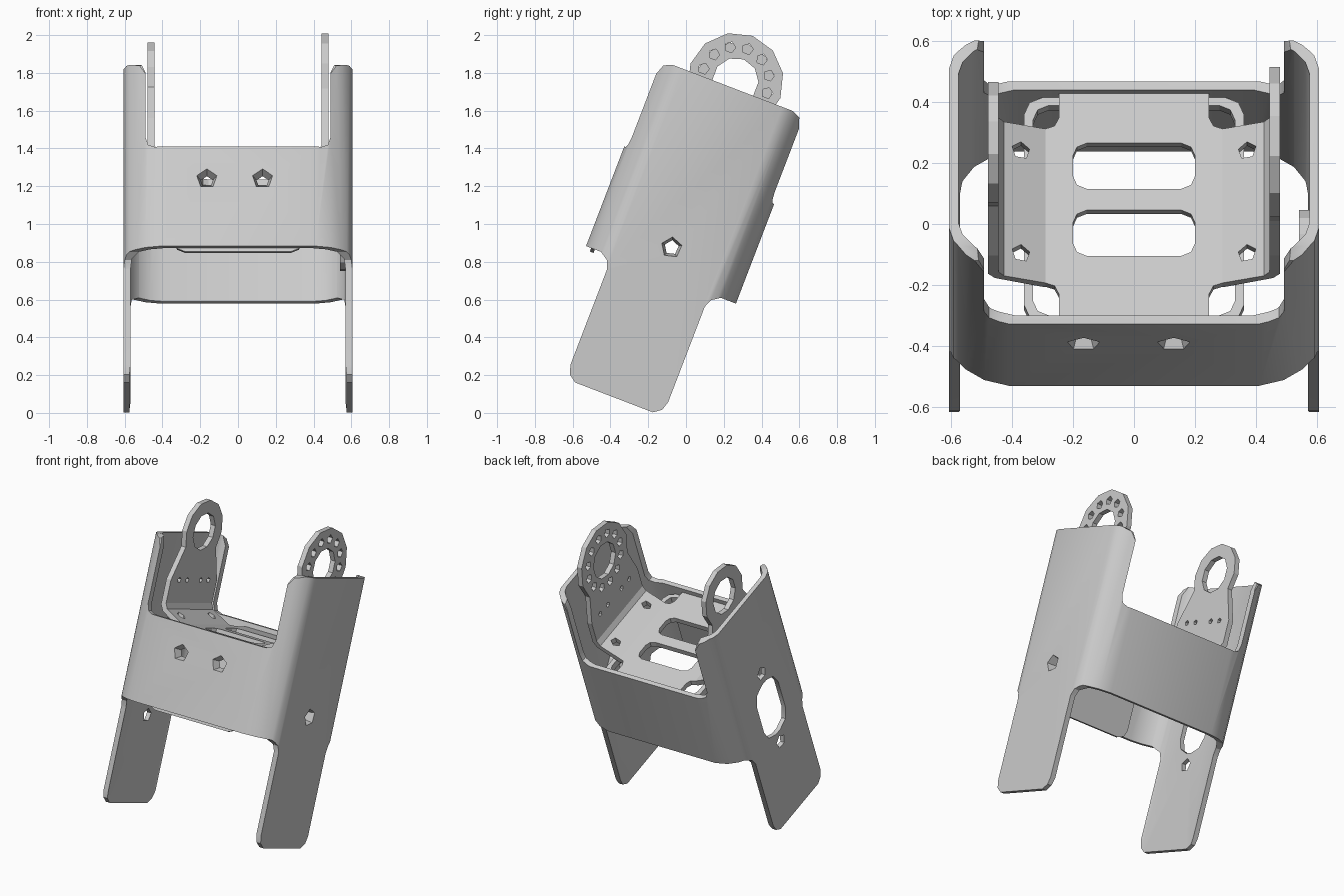
import bpy, bmesh, math
from mathutils import Matrix, Vector

if "Cube" in bpy.data.objects:
    bpy.data.objects.remove(bpy.data.objects["Cube"])

metal = bpy.data.materials.new("light grey metal")
metal.use_nodes = True
GREY = (0.6, 0.6, 0.6, 1)
metal.diffuse_color = GREY
metal.node_tree.nodes["Principled BSDF"].inputs["Base Color"].default_value = GREY

# The whole bracket leans back; parts are modelled upright and then placed
LEAN = Matrix.Translation((0, -0.36, 0.138)) @ Matrix.Rotation(math.radians(-21), 4, "X")


def place(axis, a, b, t):
    return Vector({"x": (t, a, b), "y": (a, t, b), "z": (a, b, t)}[axis])


def prism(name, outlines, axis, lo, hi, taper=1.0):
    """Extrude 2D outlines along an axis; taper scales the far end."""
    bm = bmesh.new()
    for pts in outlines:
        ca = sum(p[0] for p in pts) / len(pts)
        cb = sum(p[1] for p in pts) / len(pts)
        near = [bm.verts.new(place(axis, a, b, lo)) for a, b in pts]
        far = [bm.verts.new(place(axis, ca + (a - ca) * taper, cb + (b - cb) * taper, hi))
               for a, b in pts]
        bm.faces.new(near)
        bm.faces.new(far[::-1])
        n = len(pts)
        for i in range(n):
            j = (i + 1) % n
            bm.faces.new((near[j], near[i], far[i], far[j]))
    bmesh.ops.recalc_face_normals(bm, faces=bm.faces)
    mesh = bpy.data.meshes.new(name)
    bm.to_mesh(mesh)
    bm.free()
    mesh.materials.append(metal)
    obj = bpy.data.objects.new(name, mesh)
    obj.matrix_world = LEAN
    bpy.context.collection.objects.link(obj)
    return obj


def cut(obj, cutters):
    """Subtract the cutters and bake the result."""
    for c in cutters:
        c.hide_render = True
        mod = obj.modifiers.new("cut", "BOOLEAN")
        mod.operation, mod.solver, mod.object = "DIFFERENCE", "EXACT", c
    bpy.context.view_layer.update()
    graph = bpy.context.evaluated_depsgraph_get()
    mesh = bpy.data.meshes.new_from_object(obj.evaluated_get(graph))
    obj.modifiers.clear()
    obj.data = mesh


def ngon(a, b, r, n=5, turn=90.0):
    return [(a + r * math.cos(math.radians(turn) + k * math.tau / n),
             b + r * math.sin(math.radians(turn) + k * math.tau / n)) for k in range(n)]


def rounded(a0, a1, b0, b1, c):
    """Rectangle with two-facet corners."""
    d = c * 0.3
    ca, cb, ha, hb = (a0 + a1) / 2, (b0 + b1) / 2, (a1 - a0) / 2, (b1 - b0) / 2
    q = [(ha, hb - c), (ha - d, hb - d), (ha - c, hb)]
    mir = q + [(-x, y) for x, y in q[::-1]]
    mir += [(-x, -y) for x, y in q] + [(x, -y) for x, y in q[::-1]]
    return [(ca + x, cb + y) for x, y in mir]


def flip(pts):
    return [(-a, b) for a, b in pts]


def symmetric(half):
    return half + flip(half)[::-1]


# Sleeve: rounded tube cut down to a belt with two wings and two legs
corner = [(0.605, 0.28), (0.59, 0.325), (0.55, 0.368), (0.49, 0.405), (0.41, 0.425)]
ring = symmetric([(a, -b) for a, b in corner[::-1]] + corner)
inner = [(a * 0.95, b * 0.93) for a, b in ring]
sleeve = prism("outer_sleeve", [ring], "z", -0.06, 1.695)

leg_gap = [(0.21, -0.2), (0.22, -0.06), (0.262, -0.03), (0.277, 0.02), (0.277, 0.56),
           (0.295, 0.605), (0.34, 0.635), (0.7, 0.635), (0.7, -0.2)]
wing_corner = [(0.33, 1.8), (0.34, 1.695), (0.385, 1.675), (0.405, 1.62), (0.7, 1.62), (0.7, 1.8)]
wing_gap = symmetric([(0.44, 1.2), (0.475, 1.215), (0.49, 1.26), (0.49, 1.63),
                      (0.51, 1.68), (0.53, 1.8)])
screw_holes = prism("front_screw_cutter", [ngon(-0.165, 1.017, 0.058), ngon(0.13, 1.017, 0.058)],
                    "y", -0.43, -0.365, 0.5)
pivot_hole = prism("pivot_cutter", [ngon(0, 0.79, 0.058, 5, 105)], "x", 0.612, 0.525, 0.6)
cutters = [
    prism("bore_cutter", [inner], "z", -0.3, 1.9),
    prism("leg_gap_cutter", [leg_gap, flip(leg_gap)], "x", -0.8, 0.8),
    prism("wing_corner_cutter", [wing_corner, flip(wing_corner)], "x", -0.8, 0.8),
    prism("wing_gap_cutter", [wing_gap], "y", -0.8, 0.8),
    screw_holes, pivot_hole,
    prism("side_slot_cutter", [rounded(-0.125, 0.125, 0.59, 1.02, 0.1),
                               ngon(0, 1.1, 0.045), ngon(0, 0.51, 0.045)], "x", -0.7, -0.5),
]
cut(sleeve, cutters)
sleeve.data.shade_smooth()
sleeve.data.set_sharp_from_angle(angle=math.radians(30))

# Pivot boss inside the left wall
boss = prism("pivot_boss", [ngon(0, 0.79, 0.125, 12)], "x", 0.54, 0.576)
cut(boss, [pivot_hole])

# Thickening pad behind the front screws
pad = prism("front_pad", [rounded(-0.34, 0.34, 0.615, 1.12, 0.06)], "y", -0.396, -0.375)
cut(pad, [screw_holes])

# Frame below the mounting plate
frame = prism("support_frame", [rounded(-0.36, 0.36, -0.393, 0.393, 0.06)], "z", 1.09, 1.135)
frame_bore = prism("frame_cutter", [rounded(-0.33, 0.33, -0.37, 0.365, 0.05)], "z", 1.0, 1.2)
cut(frame, [frame_bore])

# Mounting plate with bent-up sides, two slots and four bolt holes
half = [(0.29, 1.17), (0.425, 1.235), (0.443, 1.27), (0.443, 1.31)]
under = [(0.478, 1.31), (0.478, 1.255), (0.455, 1.215), (0.3, 1.135)]
plate = prism("mounting_plate", [symmetric(half + under)], "y", -0.27, 0.27)
slots = prism("slot_cutter", [rounded(-0.2, 0.2, s - 0.08, s + 0.08, 0.045)
                              for s in (-0.095, 0.14)], "z", 1.0, 1.3)
bolts = prism("bolt_cutter", [ngon(x, y, 0.03) for x in (-0.37, 0.37) for y in (-0.18, 0.18)],
              "z", 1.0, 1.4)
cut(plate, [slots, bolts])

for name, side in (("front_tab", -1), ("back_tab", 1)):
    tab = symmetric([(0.29, side * 0.27), (0.26, side * 0.28), (0.245, side * 0.31),
                     (0.245, side * 0.394)])
    prism(name, [tab], "z", 1.135, 1.17)

# Hinge arms; the left one carries a ring of index holes
AXLE = 1.735


def arm(name, x0, x1, r, extra):
    arc = [(r * math.cos(math.radians(a)), AXLE + r * math.sin(math.radians(a)))
           for a in range(-30, 211, 30)]
    outline = [(-0.27, 1.31), (0.27, 1.31), (0.27, 1.42)] + arc + [(-0.27, 1.42)]
    obj = prism(name, [outline], "x", x0, x1)
    holes = [ngon(0, AXLE, 0.122, 10)] + extra
    holes += [ngon(y, 1.42, 0.018) for y in (-0.17, -0.08, 0.08, 0.17)]
    cut(obj, [prism(name + "_cutter", holes, "x", x0 - 0.1, x1 + 0.1)])


index_holes = [ngon(0.18 * math.cos(k * math.tau / 12), AXLE + 0.18 * math.sin(k * math.tau / 12),
                    0.03) for k in range(12)]
arm("left_hinge_arm", 0.443, 0.478, 0.255, index_holes)
arm("right_hinge_arm", -0.478, -0.443, 0.205, [])

# Remove the cutters now that their cuts are baked in
for obj in list(bpy.data.objects):
    if obj.name.endswith("_cutter"):
        bpy.data.objects.remove(obj)
